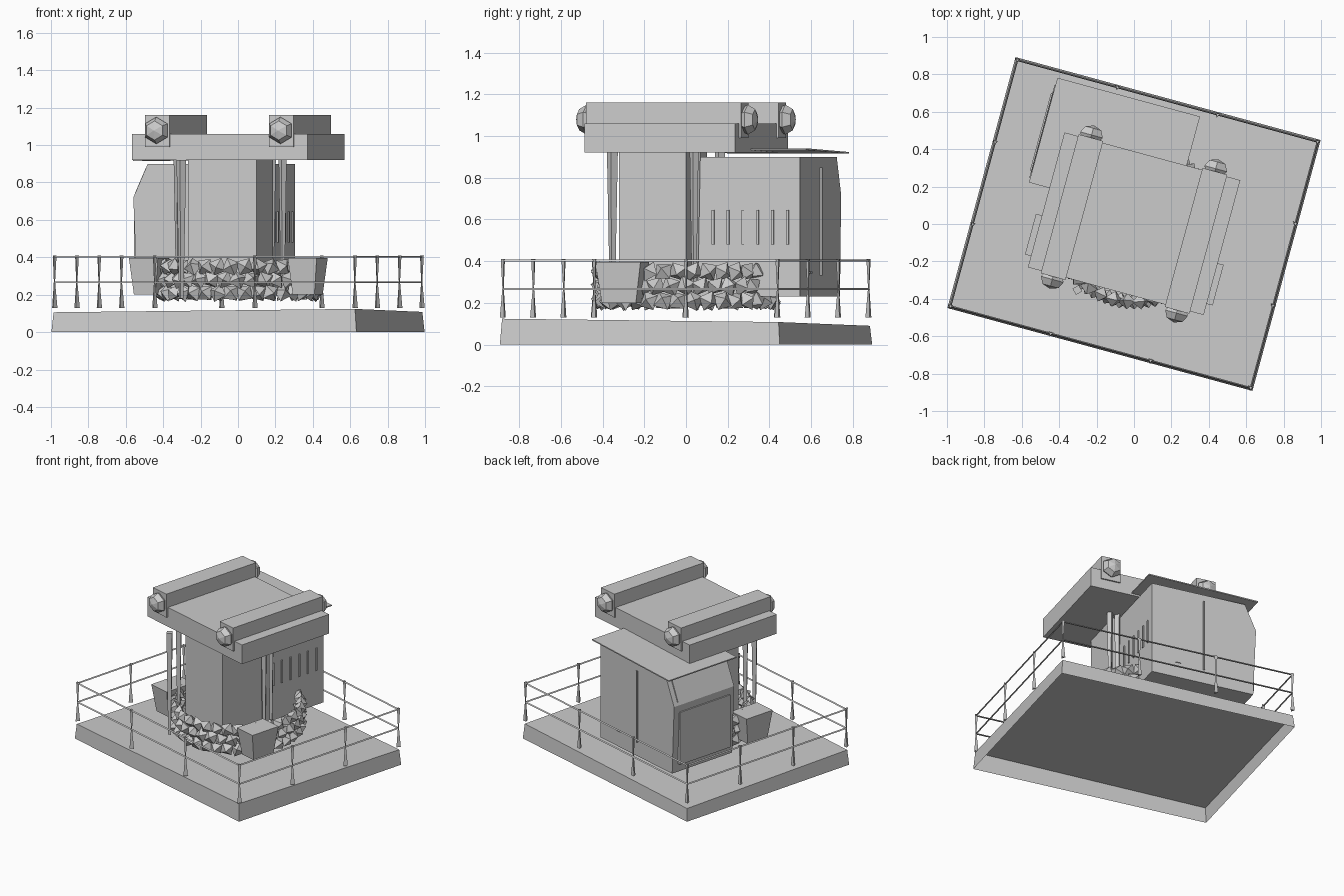
import bpy, bmesh, math, random
from mathutils import Matrix, Vector

if "Cube" in bpy.data.objects:
    bpy.data.objects.remove(bpy.data.objects["Cube"])

random.seed(4)
TURN = Matrix.Rotation(math.radians(-15.2), 4, 'Z')   # whole model is yawed


def finish(name, bm, fix=True):
    if fix:
        bmesh.ops.recalc_face_normals(bm, faces=bm.faces)
    bm.transform(TURN)
    me = bpy.data.meshes.new(name)
    bm.to_mesh(me)
    bm.free()
    ob = bpy.data.objects.new(name, me)
    bpy.context.collection.objects.link(ob)
    return ob


def add_box(bm, x0, x1, y0, y1, z0, z1, bottom=1.0):
    m = Matrix.Translation(((x0+x1)/2, (y0+y1)/2, (z0+z1)/2)) @ Matrix.Diagonal((x1-x0, y1-y0, z1-z0, 1))
    vs = bmesh.ops.create_cube(bm, size=1)['verts']
    for v in vs:
        if v.co.z < 0:
            v.co.x *= bottom
            v.co.y *= bottom
        v.co = m @ v.co
    return vs


def box(name, *a, **k):
    bm = bmesh.new()
    add_box(bm, *a, **k)
    return finish(name, bm)


def add_bar(bm, a, b, r1, r2, n=3):
    a, b = Vector(a), Vector(b)
    d = b - a
    m = Matrix.Translation((a+b)/2) @ d.to_track_quat('Z', 'Y').to_matrix().to_4x4()
    bmesh.ops.create_cone(bm, cap_ends=True, segments=n, radius1=r1, radius2=r2, depth=d.length, matrix=m)


# base plate: open underneath, slightly tilted top
bm = bmesh.new()
BX, BY = .845, .695
for v in add_box(bm, -BX, BX, -BY, BY, 0, .11):
    if v.co.z > .05:
        v.co.z = .107 + .009*v.co.x/BX - .008*v.co.y/BY
        v.co.x *= .988
        v.co.y *= .988
bmesh.ops.recalc_face_normals(bm, faces=bm.faces)
bmesh.ops.delete(bm, geom=[f for f in bm.faces if f.normal.z < -.9], context='FACES')
finish("base_plate", bm, fix=False)

# railing posts and rails round the edge
RX, RY = .832, .682
corners = [Vector(c) for c in ((-RX, -RY, 0), (RX, -RY, 0), (RX, RY, 0), (-RX, RY, 0))]
posts, rails = bmesh.new(), bmesh.new()
for i, a in enumerate(corners):
    b = corners[(i+1) % 4]
    for t in range(3):
        p = a.lerp(b, t/3)
        add_bar(posts, p + Vector((0, 0, .13)), p + Vector((0, 0, .27)), .017, .004)
        add_bar(posts, p + Vector((0, 0, .27)), p + Vector((0, 0, .41)), .004, .012)
    for z in (.265, .402):
        h = Vector((0, 0, z))
        add_bar(rails, a+h, b+h, .006, .006)
finish("railing_posts", posts)
finish("railing_rails", rails)

# slewing ring: three rows of jagged nuggets
bm = bmesh.new()
N = 36
for row in range(3):
    for i in range(N):
        ang = 2*math.pi*(i + .5*(row % 2))/N
        m = (Matrix.Rotation(ang, 4, 'Z') @ Matrix.Translation((.415, 0, .21 + .07*row))
             @ Matrix.Rotation(random.uniform(-.5, .5), 4, 'X') @ Matrix.Rotation(random.uniform(-.5, .5), 4, 'Y')
             @ Matrix.Rotation(.78, 4, 'X') @ Matrix.Diagonal((.043, .052, .052, 1)))
        bmesh.ops.create_uvsphere(bm, u_segments=4, v_segments=2, radius=1, matrix=m)
finish("slewing_ring", bm)

# drive boxes beside the ring
for s, side in ((-1, "left"), (1, "right")):
    x = sorted((s*.36, s*.52))
    box(f"{side}_drive_box", x[0], x[1], -.31, -.085, .2, .395, bottom=.75)

# central column and slim supports
box("central_column", -.2, .18, -.283, .05, .19, .92)
bm = bmesh.new()
for x, y, r in ((-.2, -.42, .027), (-.25, -.3, .025), (.16, .09, .025), (.22, .1, .022), (-.25, .1, .025)):
    add_bar(bm, (x, y, .18), (x, y, .92), r*.45, r, 4)
finish("slim_supports", bm)

# operator cab: side profile extruded
profile = [(-.585, .23), (.15, .23), (.15, .90), (-.525, .90), (-.605, .72)]
bm = bmesh.new()
f = bm.faces.new([bm.verts.new((x, .092, z)) for x, z in profile])
ext = bmesh.ops.extrude_face_region(bm, geom=[f])['geom']
bmesh.ops.translate(bm, verts=[g for g in ext if isinstance(g, bmesh.types.BMVert)], vec=(0, .514, 0))
finish("cab_body", bm)

# thin overhanging roof
bm = bmesh.new()
for v in add_box(bm, -.6, .19, .067, .647, .915, .923):
    v.co.z += .018*(v.co.x + .6)/.79
finish("cab_roof", bm)

# cab details: front panel, sloped window, louvres, door strips
box("cab_front_panel", -.612, -.59, .13, .56, .29, .67)
bm = bmesh.new()
for v in add_box(bm, -.006, .006, .12, .57, -.075, .075):
    v.co = Matrix.Translation((-.567, 0, .81)) @ Matrix.Rotation(.418, 4, 'Y') @ v.co
finish("cab_window", bm)
bm = bmesh.new()
for i in range(6):
    y = .17 + .074*i
    add_box(bm, .145, .157, y, y + .012, .48, .645)
finish("cab_louvres", bm)
bm = bmesh.new()
add_box(bm, -.232, -.222, .6, .615, .33, .85)
add_box(bm, -.06, -.02, .6, .612, .34, .35)
finish("cab_door_strips", bm)

# top deck with two beams and faceted end caps
box("top_deck", -.487, .487, -.372, .375, .92, 1.06)
for s, side in ((-1, "left"), (1, "right")):
    x = sorted((s*.275, s*.412))
    box(f"{side}_beam", x[0], x[1], -.385, .385, .99, 1.16)
    bm = bmesh.new()
    for e in (-1, 1):
        m = (Matrix.Translation((s*.344, e*.4, 1.078)) @ Matrix.Rotation(e*math.pi/2, 4, 'X')
             @ Matrix.Diagonal((.072, .072, .052, 1)))
        bmesh.ops.create_uvsphere(bm, u_segments=6, v_segments=4, radius=1, matrix=m)
    finish(f"{side}_beam_caps", bm)
